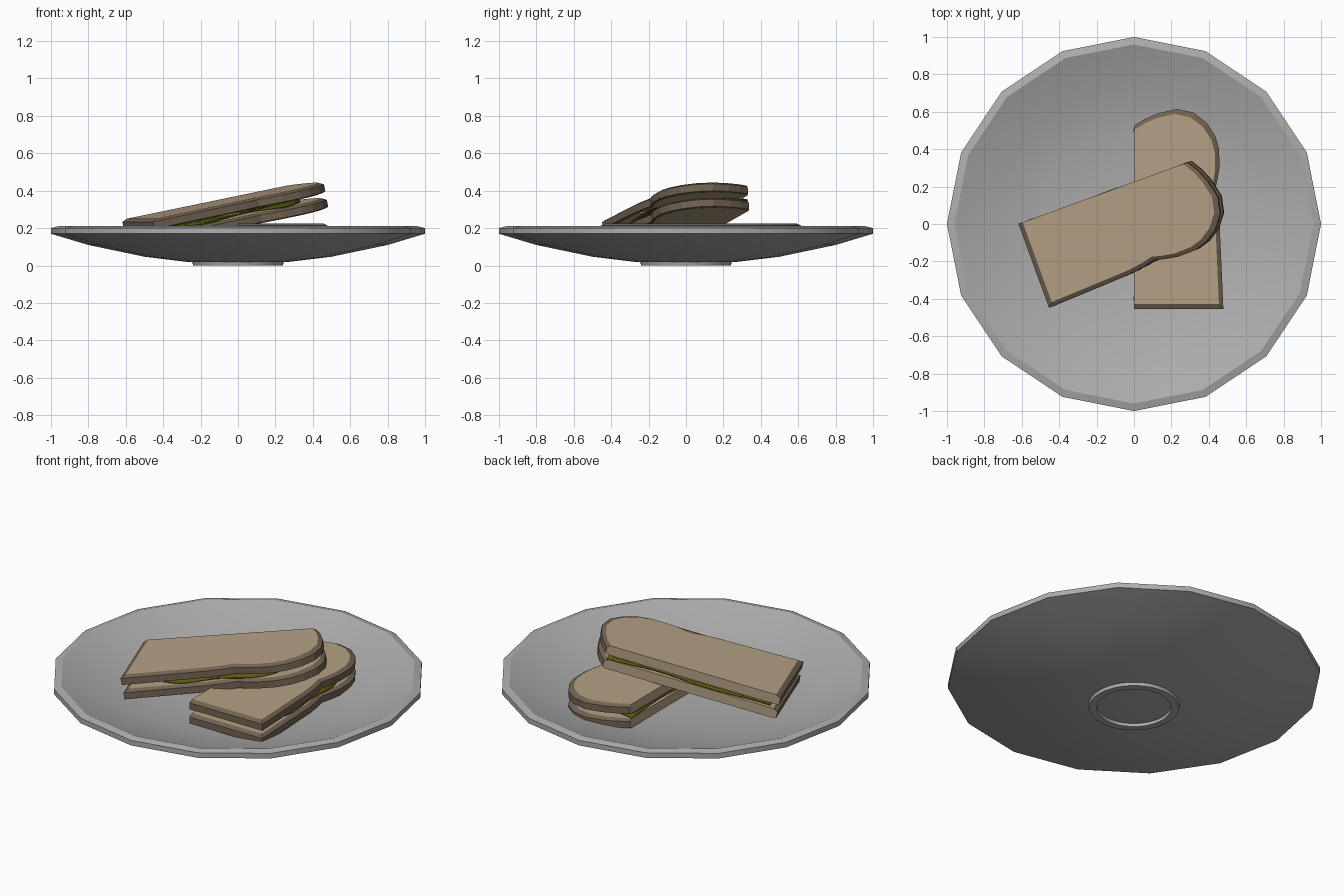
import bpy, bmesh, math
from mathutils import Matrix

if "Cube" in bpy.data.objects:
    bpy.data.objects.remove(bpy.data.objects["Cube"])


def material(name, rgb):
    m = bpy.data.materials.new(name)
    m.diffuse_color = (*rgb, 1)
    m.use_nodes = True
    m.node_tree.nodes["Principled BSDF"].inputs["Base Color"].default_value = m.diffuse_color
    return m


BREAD = material("bread", (0.46, 0.355, 0.235))
CRUST = material("crust", (0.17, 0.125, 0.085))
LEAF = material("leaf_green", (0.10, 0.10, 0.004))
CHEESE = material("cheese_yellow", (0.50, 0.45, 0.10))
GREY = material("plate_grey", (0.42, 0.42, 0.42))


def finish(bm, name, mats=(), smooth=False):
    bmesh.ops.recalc_face_normals(bm, faces=bm.faces)
    me = bpy.data.meshes.new(name)
    bm.to_mesh(me)
    bm.free()
    for m in mats:
        me.materials.append(m)
    ob = bpy.data.objects.new(name, me)
    bpy.context.collection.objects.link(ob)
    if smooth:
        bpy.ops.object.select_all(action='DESELECT')
        ob.select_set(True)
        bpy.context.view_layer.objects.active = ob
        bpy.ops.object.shade_smooth_by_angle(angle=math.radians(30))
    return ob


def lathe(name, profile, sides, closed=False):
    bm = bmesh.new()
    vs = [bm.verts.new((r, 0, z)) for r, z in profile]
    es = [bm.edges.new(p) for p in zip(vs, vs[1:])]
    if closed:
        es.append(bm.edges.new((vs[-1], vs[0])))
    bmesh.ops.spin(bm, geom=vs + es, axis=(0, 0, 1), cent=(0, 0, 0),
                   angle=math.tau, steps=sides, use_merge=False)
    bmesh.ops.remove_doubles(bm, verts=bm.verts, dist=1e-4)
    return finish(bm, name, (GREY,), smooth=True)


# Plate and its foot ring
lathe("plate", [(0, .015), (.26, .018), (.5, .047), (.8, .11), (1, .17), (1, .2),
                (.96, .21), (.74, .128), (.5, .08), (.25, .06), (0, .057)], 16)
lathe("foot_ring", [(.197, .025), (.2, 0), (.24, 0), (.246, .025)], 40, True)

# Half slice of bread, cut along x = 0
OUTLINE = [(0, -.455), (.478, -.455), (.457, .02), (.443, .12), (.430, .17),
           (.445, .23), (.457, .30), (.455, .40), (.435, .47), (.39, .54),
           (.32, .595), (.23, .615), (.13, .592), (.06, .562), (0, .525)]
THICK, GAP = .056, .028


def slice_half(name, base, mat):
    bm = bmesh.new()
    rings = []
    for s, z in ((.97, 0), (1, .006), (1, THICK - .012), (.95, THICK)):
        rings.append([bm.verts.new((x * s, .08 + (y - .08) * s, base + z))
                      for x, y in OUTLINE])
    n = len(OUTLINE)
    for a, b in zip(rings, rings[1:]):
        for i in range(n):
            j = (i + 1) % n
            f = bm.faces.new((a[i], a[j], b[j], b[i]))
            f.material_index = 0 if i == n - 1 else 1
    bm.faces.new(rings[0])
    bm.faces.new(rings[-1])
    finish(bm, name, (BREAD, CRUST)).matrix_world = mat


# Thin rippled leaf that reaches both the cut and the crust
def leaf(name, base, mat):
    bm = bmesh.new()
    nx, ny = 6, 14
    grid = []
    for i in range(nx + 1):
        row = []
        for j in range(ny + 1):
            v = -1 + 2 * j / ny
            x = .002 - .004 * math.cos(6 * v) + .436 * i / nx * (1 - .18 * v ** 4)
            y = .05 + .46 * v * (1 - .18 * (i / nx) ** 2)
            row.append(bm.verts.new((x, y, base + .006 * math.sin(5 * v + 1.2 * i))))
        grid.append(row)
    for i in range(nx):
        for j in range(ny):
            bm.faces.new((grid[i][j], grid[i + 1][j], grid[i + 1][j + 1], grid[i][j + 1]))
    ob = finish(bm, name, (LEAF,), True)
    ob.matrix_world = mat
    mod = ob.modifiers.new("thickness", 'SOLIDIFY')
    mod.thickness, mod.offset = .006, 0


# Cheese square halved corner to corner
def cheese(name, base, mat):
    bm = bmesh.new()
    f = bm.faces.new([bm.verts.new((x, y, base))
                      for x, y in ((.008, -.38), (.45, .05), (.008, .48))])
    ext = bmesh.ops.extrude_face_region(bm, geom=[f])
    bmesh.ops.translate(bm, vec=(0, 0, .007),
                        verts=[v for v in ext["geom"] if isinstance(v, bmesh.types.BMVert)])
    finish(bm, name, (CHEESE,)).matrix_world = mat


def sandwich(label, mat):
    slice_half(label + "_bottom_bread", 0, mat)
    leaf(label + "_leaf", THICK + .010, mat)
    cheese(label + "_cheese", THICK + .019, mat)
    slice_half(label + "_top_bread", THICK + GAP, mat)


# One half lies flat, the other leans across it
H = 2 * THICK + GAP
sandwich("lower_half", Matrix.Translation((0, 0, .226 - H)))
sandwich("upper_half", Matrix.Translation((-.62, 0, .245))
         @ Matrix.Rotation(math.radians(-70), 4, 'Z')
         @ Matrix.Rotation(math.radians(11), 4, 'X')
         @ Matrix.Translation((0, .455, -H)))
